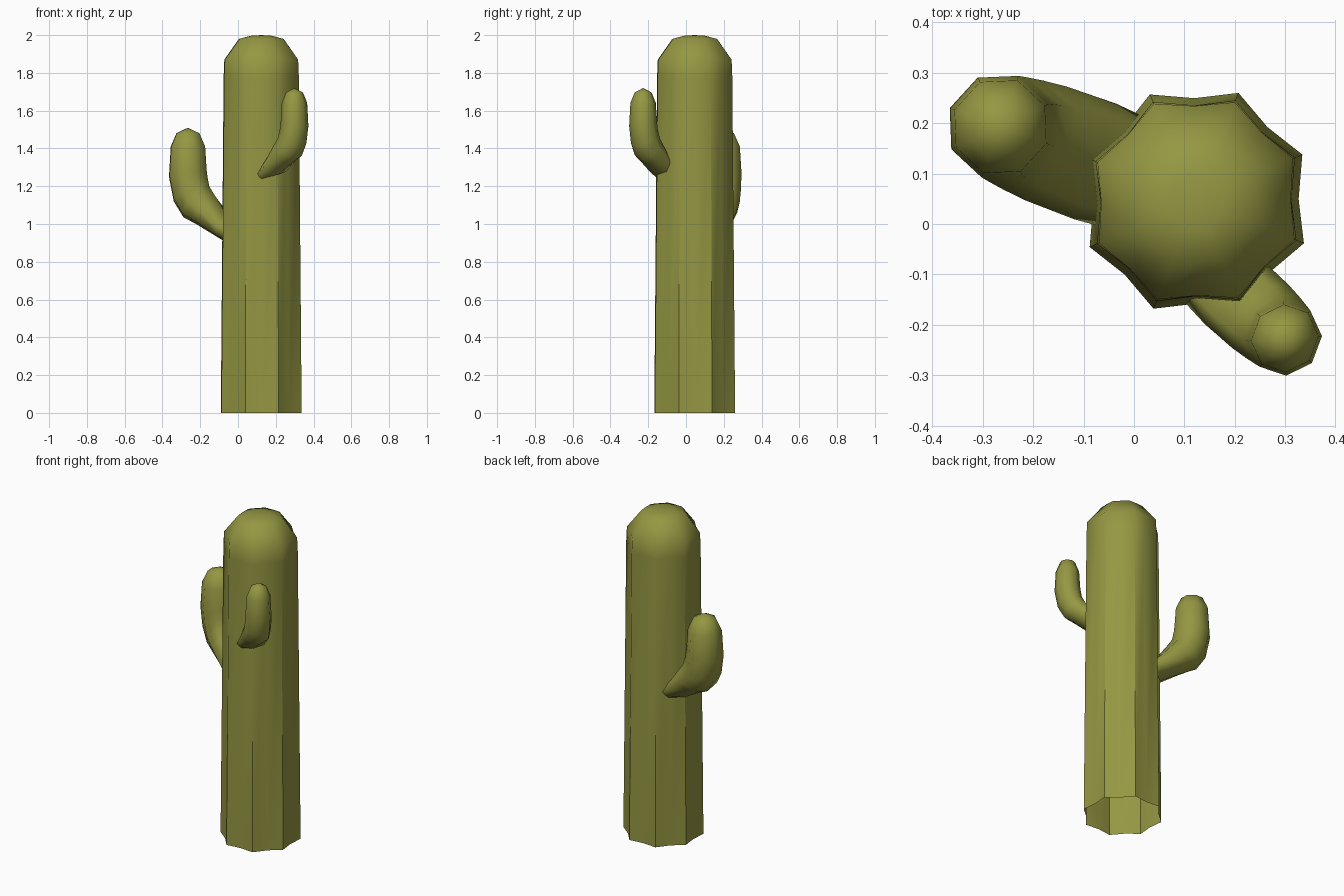
import bpy, bmesh, math
from mathutils import Vector

if "Cube" in bpy.data.objects:
    bpy.data.objects.remove(bpy.data.objects["Cube"])

green = bpy.data.materials.new("cactus_green")
green.diffuse_color = (0.30, 0.31, 0.055, 1)
green.use_nodes = True
green.node_tree.nodes["Principled BSDF"].inputs["Base Color"].default_value = green.diffuse_color


def loft(name, rings, tip, ridges=None):
    """Skin a stack of rings, close the far end on a tip point."""
    bm = bmesh.new()
    vr = [[bm.verts.new(p) for p in ring] for ring in rings]
    n = len(vr[0])
    for a, b in zip(vr, vr[1:]):
        for i in range(n):
            j = (i + 1) % n
            bm.faces.new((a[i], a[j], b[j], b[i]))
    t = bm.verts.new(tip)
    for i in range(n):
        bm.faces.new((vr[-1][i], vr[-1][(i + 1) % n], t))
    bmesh.ops.recalc_face_normals(bm, faces=bm.faces)
    for f in bm.faces:
        f.smooth = True
    # crisp ribs along the straight part of the trunk
    if ridges:
        for i in range(0, n, 2):
            bm.edges.get((vr[0][i], vr[1][i])).smooth = False
    me = bpy.data.meshes.new(name)
    bm.to_mesh(me)
    bm.free()
    me.materials.append(green)
    ob = bpy.data.objects.new(name, me)
    bpy.context.collection.objects.link(ob)
    return ob


# trunk: eight-ribbed column, open underneath, with a domed top
CX, CY = 0.123, 0.046


def star(z, r, valley):
    ring = []
    for i in range(16):
        a = math.radians(23.5 + i * 22.5)
        k = r * (valley if i % 2 else 1)
        ring.append(Vector((CX + k * math.cos(a), CY + k * math.sin(a), z)))
    return ring


trunk = [star(z, r, v) for z, r, v in [
    (0, 0.230, 0.885), (1.78, 0.214, 0.885), (1.87, 0.210, 0.895),
    (1.98, 0.126, 0.94), (1.997, 0.055, 0.96)]]
loft("trunk", trunk, (CX, CY, 2.0), ridges=True)

# arm profile: lower and upper edge (u toward trunk, z below tip), half width
ARM = [((0.28, -0.63), (0.28, -0.52), 0.115),
       ((0.185, -0.59), (0.215, -0.45), 0.122),
       ((0.045, -0.51), (0.145, -0.35), 0.12),
       ((-0.025, -0.475), (0.12, -0.31), 0.115),
       ((-0.08, -0.39), (0.11, -0.26), 0.11),
       ((-0.107, -0.26), (0.105, -0.22), 0.107),
       ((-0.097, -0.10), (0.097, -0.10), 0.098),
       ((-0.065, -0.03), (0.065, -0.03), 0.065)]


def arm(name, tip, toward, su, sz, sw):
    tip = Vector(tip)
    d = Vector((toward[0], toward[1], 0)).normalized()
    side = Vector((-d.y, d.x, 0))
    rings = []
    for lo, up, w in ARM:
        pl = tip + d * lo[0] * su + Vector((0, 0, lo[1] * sz))
        pu = tip + d * up[0] * su + Vector((0, 0, up[1] * sz))
        mid, half = (pl + pu) / 2, (pu - pl) / 2
        ring = []
        for i in range(8):
            a = i * math.pi / 4
            ring.append(mid + half * math.cos(a) + side * w * sw * math.sin(a))
        rings.append(ring)
    loft(name, rings, tip)


arm("left_arm", (-0.265, 0.193, 1.51), (0.94, -0.345), 1.0, 1.0, 1.0)
arm("right_arm", (0.299, -0.227, 1.72), (-0.74, 0.67), 0.68, 0.79, 0.70)
